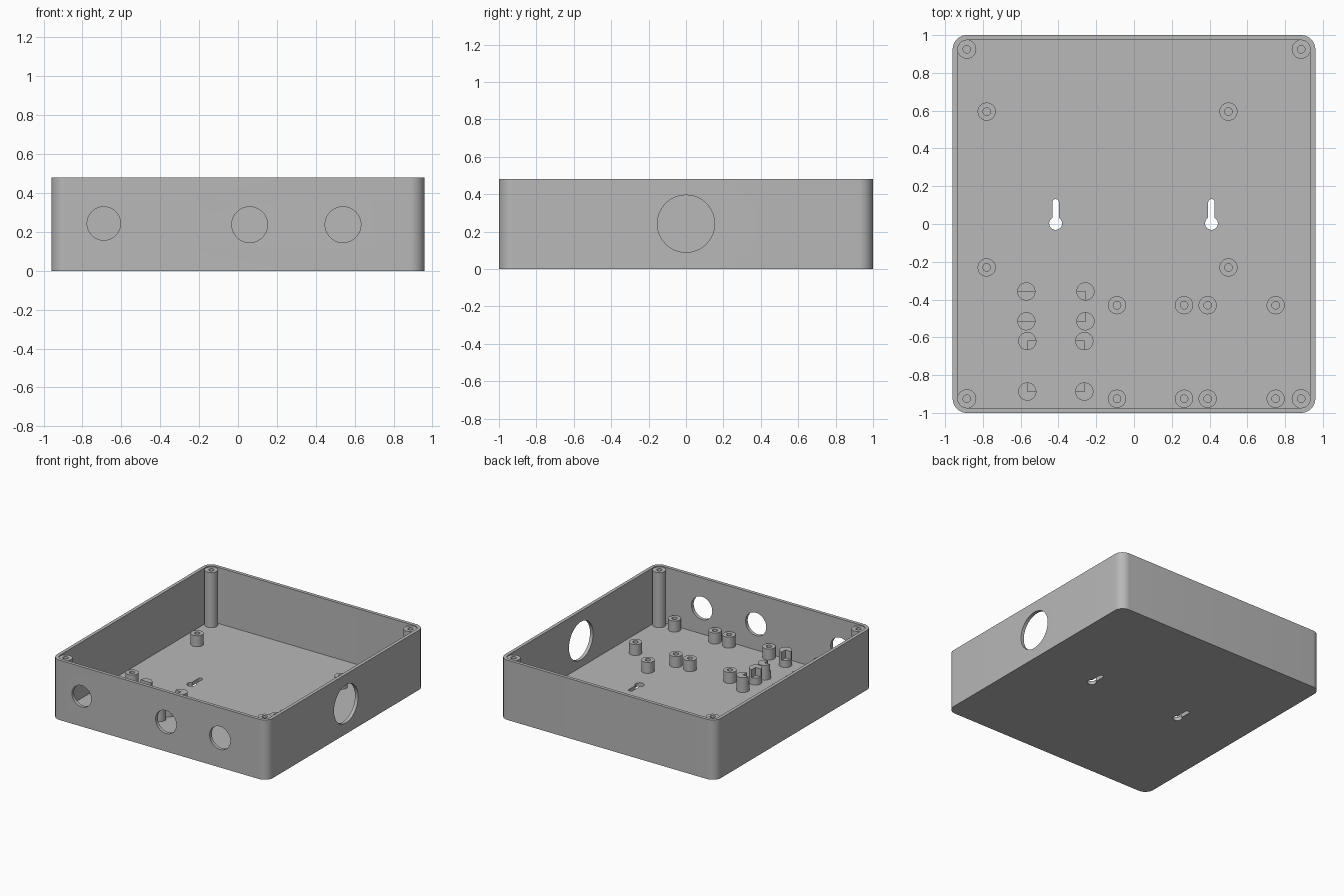
import bpy
import bmesh
from math import cos, sin, pi, radians
from mathutils import Matrix

if "Cube" in bpy.data.objects:
    bpy.data.objects.remove(bpy.data.objects["Cube"], do_unlink=True)

HX, HY, HEIGHT = 0.96, 1.0, 0.48
WALL, FLOOR, CORNER = 0.027, 0.03, 0.075
POST_R, BORE_R = 0.048, 0.02

grey = bpy.data.materials.new("plain_grey")
grey.use_nodes = True
colour = (0.48, 0.48, 0.48, 1)
grey.diffuse_color = colour
grey.node_tree.nodes["Principled BSDF"].inputs["Base Color"].default_value = colour


def finish(name, bm):
    bmesh.ops.recalc_face_normals(bm, faces=bm.faces)
    mesh = bpy.data.meshes.new(name)
    bm.to_mesh(mesh)
    bm.free()
    mesh.materials.append(grey)
    obj = bpy.data.objects.new(name, mesh)
    bpy.context.collection.objects.link(obj)
    return obj


def smooth(obj):
    bpy.ops.object.select_all(action="DESELECT")
    obj.select_set(True)
    bpy.context.view_layer.objects.active = obj
    bpy.ops.object.shade_smooth_by_angle(angle=radians(30))


def arc(cx, cy, r, start, end, steps):
    angles = [radians(start + (end - start) * i / steps) for i in range(steps + 1)]
    return [(cx + r * cos(a), cy + r * sin(a)) for a in angles]


def circle(cx, cy, r):
    return arc(cx, cy, r, 0, 360, 48)[:-1]


def rounded_rectangle(hx, hy, r):
    corners = [(1, 1, 0), (-1, 1, 90), (-1, -1, 180), (1, -1, 270)]
    return [p for sx, sy, a in corners
            for p in arc(sx * (hx - r), sy * (hy - r), r, a, a + 90, 12)]


def add_prism(bm, outline, z0, z1):
    bottom = bm.faces.new([bm.verts.new((x, y, z0)) for x, y in outline])
    grown = bmesh.ops.extrude_face_region(bm, geom=[bottom], use_keep_orig=True)
    top = [g for g in grown["geom"] if isinstance(g, bmesh.types.BMVert)]
    bmesh.ops.translate(bm, verts=top, vec=(0, 0, z1 - z0))


def prism(name, outline, z0, z1):
    bm = bmesh.new()
    add_prism(bm, outline, z0, z1)
    return finish(name, bm)


def cut(target, cutter):
    cutter.hide_render = True
    mod = target.modifiers.new("cut", "BOOLEAN")
    mod.operation = "DIFFERENCE"
    mod.solver = "EXACT"
    mod.object = cutter
    bpy.context.view_layer.objects.active = target
    bpy.ops.object.modifier_apply(modifier=mod.name)
    bpy.data.objects.remove(cutter, do_unlink=True)


def bored_post(name, x, y, r, top, depth):
    # Turned cylinder with a blind screw hole
    profile = [(0, FLOOR - 0.01), (r, FLOOR - 0.01), (r, top),
               (BORE_R, top), (BORE_R, top - depth), (0, top - depth)]
    bm = bmesh.new()
    verts = [bm.verts.new((px, 0, pz)) for px, pz in profile]
    edges = [bm.edges.new(pair) for pair in zip(verts, verts[1:])]
    bmesh.ops.spin(bm, geom=verts + edges, cent=(0, 0, 0), axis=(0, 0, 1),
                   angle=2 * pi, steps=40)
    bmesh.ops.remove_doubles(bm, verts=bm.verts, dist=0.0001)
    bmesh.ops.translate(bm, verts=bm.verts, vec=(x, y, 0))
    smooth(finish(name, bm))


def notched_post(name, x, y, start, sweep):
    # Full base with a raised sector that holds the edge of a board
    ledge, top = 0.085, 0.15
    bm = bmesh.new()
    add_prism(bm, circle(x, y, POST_R), FLOOR - 0.01, ledge)
    outline = arc(x, y, POST_R, start, start + sweep, 36)
    if sweep > 180:
        outline.append((x, y))
    add_prism(bm, outline, ledge - 0.005, top)
    smooth(finish(name, bm))


# Open tray with rounded corners
tray = prism("tray", rounded_rectangle(HX, HY, CORNER), 0, HEIGHT)
cut(tray, prism("cavity_cutter",
                rounded_rectangle(HX - WALL, HY - WALL, CORNER - WALL), FLOOR, HEIGHT + 0.2))

# Cable holes in the front wall
for x, z, r in [(-0.69, 0.243, 0.086), (0.06, 0.237, 0.092), (0.54, 0.237, 0.092)]:
    cutter = prism("front_hole_cutter", circle(0, 0, r), -0.05, 0.05)
    cutter.data.transform(Matrix.Translation((x, -HY, z)) @ Matrix.Rotation(pi / 2, 4, "X"))
    cut(tray, cutter)

# Large hole in the left-hand wall
cutter = prism("side_hole_cutter", circle(0, 0, 0.153), -0.06, 0.06)
cutter.data.transform(Matrix.Translation((HX, 0, 0.242)) @ Matrix.Rotation(pi / 2, 4, "Y"))
cut(tray, cutter)

# Keyhole hangers in the floor
for x in (-0.415, 0.41):
    keyhole = arc(x, 0.003, 0.034, 120, 420, 32) + arc(x, 0.115, 0.017, 0, 180, 12)
    cut(tray, prism("keyhole_cutter", keyhole, -0.1, 0.1))
smooth(tray)

# Lid screw posts in the corners
for sx in (-1, 1):
    for sy in (-1, 1):
        bored_post("corner_post", sx * (HX - CORNER), sy * (HY - CORNER), 0.05, 0.472, 0.2)

# Screw standoffs, one rectangle of four per board
for xs, ys in [((-0.78, 0.5), (0.595, -0.23)),
               ((-0.09, 0.265), (-0.43, -0.925)),
               ((0.39, 0.75), (-0.43, -0.925))]:
    for x in xs:
        for y in ys:
            bored_post("standoff", x, y, POST_R, 0.118, 0.08)

# Notched board supports, open toward the middle of each board
for x, y, start, sweep in [(-0.57, -0.357, 0, 180), (-0.57, -0.515, 180, 180),
                           (-0.257, -0.357, 270, 270), (-0.257, -0.515, 180, 270),
                           (-0.565, -0.62, 0, 270), (-0.263, -0.62, 270, 270),
                           (-0.565, -0.887, 90, 270), (-0.263, -0.887, 180, 270)]:
    notched_post("notched_support", x, y, start, sweep)
